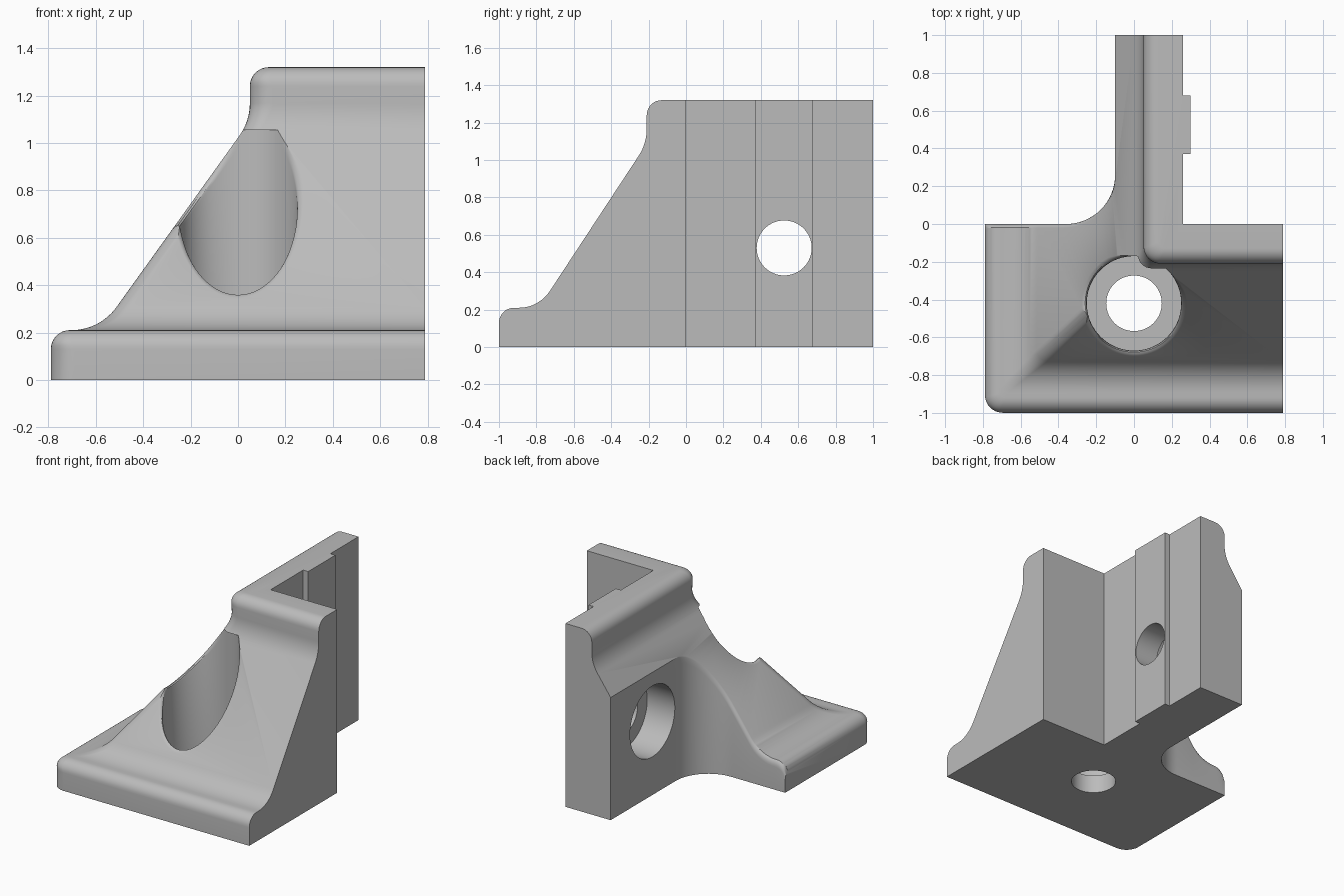
import bpy, bmesh, math
from mathutils import Vector, Matrix

if "Cube" in bpy.data.objects:
    bpy.data.objects.remove(bpy.data.objects["Cube"])

grey = bpy.data.materials.new("plain_grey")
grey.use_nodes = True
colour = (0.5, 0.5, 0.5, 1)
grey.diffuse_color = colour
grey.node_tree.nodes["Principled BSDF"].inputs["Base Color"].default_value = colour


def make_object(name, bm):
    bmesh.ops.recalc_face_normals(bm, faces=bm.faces)
    mesh = bpy.data.meshes.new(name)
    bm.to_mesh(mesh)
    bm.free()
    mesh.materials.append(grey)
    obj = bpy.data.objects.new(name, mesh)
    bpy.context.collection.objects.link(obj)
    return obj


def loft(name, rings):
    """Skin a stack of closed rings and cap both ends."""
    bm = bmesh.new()
    loops = [[bm.verts.new(p) for p in ring] for ring in rings]
    for a, b in zip(loops, loops[1:]):
        for i in range(len(a)):
            j = (i + 1) % len(a)
            bm.faces.new((a[i], a[j], b[j], b[i]))
    bm.faces.new(loops[0])
    bm.faces.new(loops[-1])
    return make_object(name, bm)


def rounded_profile(corners, steps=8):
    """Polyline of (offset, height, radius) with every inner corner filleted."""
    pts = [Vector(corners[0][:2])]
    for prev, cur, nxt in zip(corners, corners[1:], corners[2:]):
        c = Vector(cur[:2])
        u = (Vector(prev[:2]) - c).normalized()
        v = (Vector(nxt[:2]) - c).normalized()
        half = u.angle(v) / 2
        centre = c + (u + v).normalized() * cur[2] / math.sin(half)
        start = c + u * cur[2] / math.tan(half) - centre
        end = c + v * cur[2] / math.tan(half) - centre
        sweep = start.angle(end)
        for k in range(steps + 1):
            t = k / steps
            pts.append(centre + (start * math.sin((1 - t) * sweep)
                                 + end * math.sin(t * sweep)) / math.sin(sweep))
    return pts


def interp(x, pts):
    if x <= pts[0][0]:
        return pts[1][1]
    for a, b in zip(pts, pts[1:]):
        if a[0] <= x <= b[0] and b[0] > a[0]:
            return a[1] + (b[1] - a[1]) * (x - a[0]) / (b[0] - a[0])
    return pts[-1][1]


# Side profiles of the two gussets: foot, slope, wall
TOP = 1.32
left = rounded_profile([(-.79, 0, 0), (-.79, .21, .08), (-.585, .21, .23),
                        (.05, 1.09, .25), (.05, TOP, .08), (.26, TOP, 0)])
front = rounded_profile([(-1, 0, 0), (-1, .21, .08), (-.785, .21, .2),
                         (-.21, 1.09, .25), (-.21, TOP, .08), (0, TOP, 0)])
for p, q in zip(left, front):
    p.y = q.y = (p.y + q.y) / 2


def height(x, y):
    return min(interp(x, left), interp(y, front))


# Bracket body: L-shaped sections with a rounded outer corner, guide rib inside
corner_radius = [(0, .1), (1, .1), (9, .03), (18, .06), (27, .1), (36, .04)]
rings = []
for i, (p, q) in enumerate(zip(left, front)):
    r = interp(i, corner_radius)
    plan = [(.79, 0), (.26, 0), (.26, .37), (.3, .37), (.3, .68), (.26, .68),
            (.26, 1), (p.x, 1)]
    for k in range(9):
        a = math.pi * (1 + k / 16)
        plan.append((p.x + r + r * math.cos(a), q.x + r + r * math.sin(a)))
    plan.append((.79, q.x))
    rings.append([(x, y, p.y) for x, y in plan])
body = loft("corner_bracket", rings)


def lipped_cutter(name, path, bottom, top, depth=.045, steps=5):
    """Vertical cutter along a plan path, flaring into a round lip at the surface."""
    rings = [[(p.x, p.y, bottom) for p, n, lip in path]]
    for k in range(steps + 1):
        a = math.pi / 2 * k / steps
        ring = []
        for p, n, lip in path:
            s = p + n * lip * (1 - math.cos(a))
            z = min(height(s.x, s.y), top - .02)
            ring.append((s.x, s.y, z - depth * (1 - math.sin(a)) + .004 * math.sin(a)))
        rings.append(ring)
    rings.append([(x, y, top) for x, y, z in rings[-1]])
    return loft(name, rings)


def cylinder(name, radius, centre, length, axis="Z"):
    bm = bmesh.new()
    turn = Matrix.Rotation(math.pi / 2, 4, "Y") if axis == "X" else Matrix()
    bmesh.ops.create_cone(bm, cap_ends=True, segments=64, radius1=radius, radius2=radius,
                          depth=length, matrix=Matrix.Translation(centre) @ turn)
    return make_object(name, bm)


# Rear pocket behind the foot, with a concave corner against the wall
pocket = []
for k in range(31):
    pocket.append((Vector((-.9 + .54 * k / 30, 0)), Vector((0, -1)), .03))
for k in range(1, 17):
    a = math.pi / 2 * (k / 16 - 1)
    n = Vector((math.cos(a), math.sin(a)))
    pocket.append((Vector((-.36, .26)) + n * .26, n, .03 * (1 - k / 16)))
for x in (-.1, -.9):
    pocket.append((Vector((x, 1.1)), Vector((0, 0)), 0))

# Vertical screw seat in the sloping corner
seat = []
for k in range(72):
    a = math.tau * k / 72
    n = Vector((math.cos(a), math.sin(a)))
    p = Vector((0, -.42)) + n * .25
    fade = min(1, max(0, (1 - height(p.x, p.y)) / .15))
    seat.append((p, n, .045 * fade))

cutters = [
    lipped_cutter("rear_pocket_cutter", pocket, -.1, 1.5),
    lipped_cutter("floor_seat_cutter", seat, .13, 1.055),
    cylinder("floor_hole_cutter", .147, (0, -.42, .1), .6),
    cylinder("wall_seat_cutter", .255, (-.19, .525, .53), .62, "X"),
    cylinder("wall_hole_cutter", .147, (.2, .525, .53), .6, "X"),
]

# Cut the openings
bpy.ops.object.select_all(action="DESELECT")
bpy.context.view_layer.objects.active = body
body.select_set(True)
for cutter in cutters:
    cutter.hide_render = True
    mod = body.modifiers.new(cutter.name, "BOOLEAN")
    mod.operation = "DIFFERENCE"
    mod.solver = "EXACT"
    mod.object = cutter
    bpy.ops.object.modifier_apply(modifier=mod.name)
    bpy.data.objects.remove(cutter)

bpy.ops.object.shade_smooth_by_angle(angle=math.radians(30))
